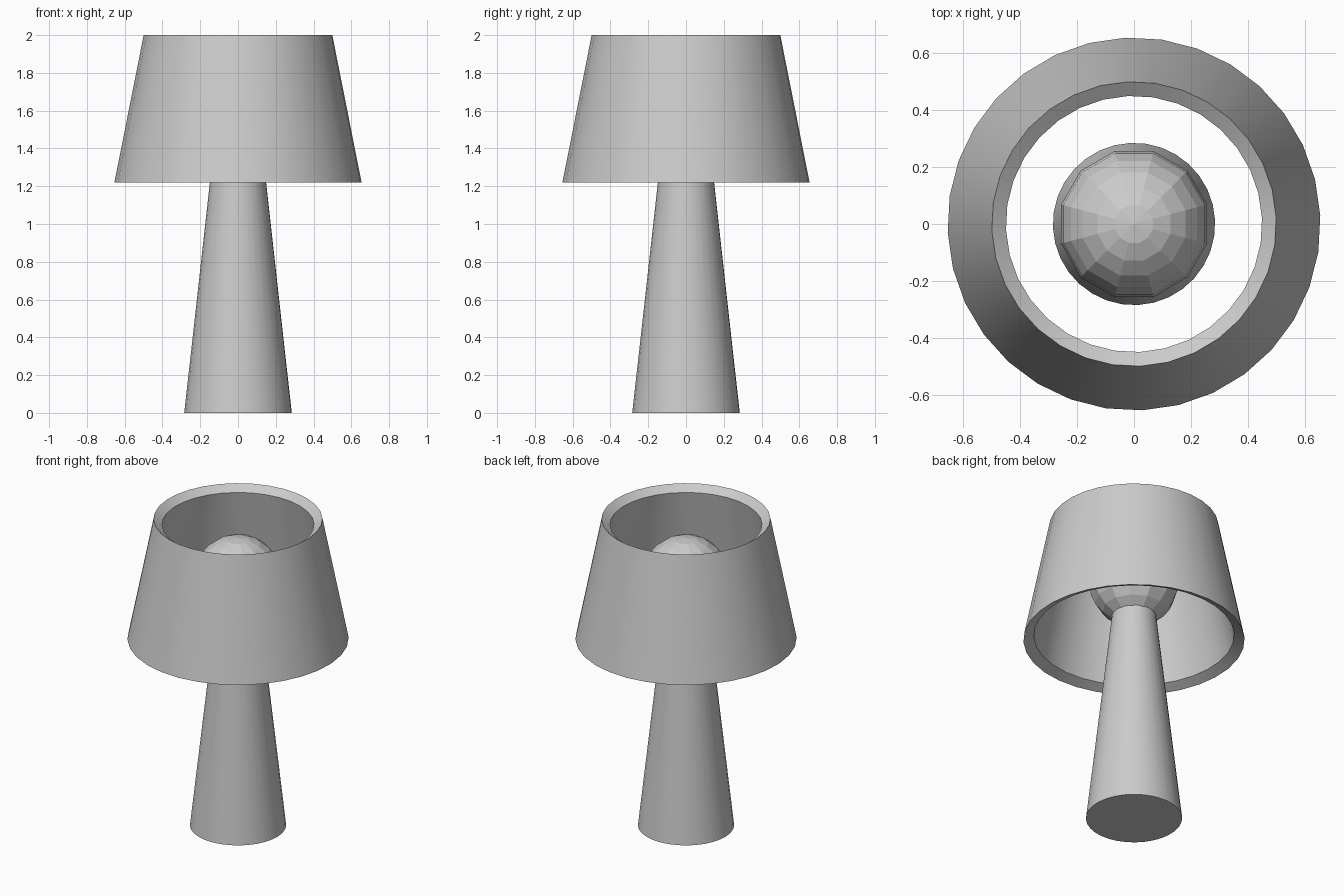
import bpy, bmesh
from math import cos, sin, pi, radians
from mathutils import Matrix

if "Cube" in bpy.data.objects:
    bpy.data.objects.remove(bpy.data.objects["Cube"])


def lathe(name, profile, segments, turn, closed):
    """Spin (radius, z) points around z; open profiles get end caps."""
    bm = bmesh.new()
    rings = [[bm.verts.new((r * cos(turn + 2 * pi * i / segments),
                            r * sin(turn + 2 * pi * i / segments), z))
              for i in range(segments)] for r, z in profile]
    pairs = list(zip(rings, rings[1:]))
    if closed:
        pairs.append((rings[-1], rings[0]))
    else:
        bm.faces.new(rings[0])
        bm.faces.new(rings[-1])
    for a, b in pairs:
        for i in range(segments):
            j = (i + 1) % segments
            bm.faces.new((a[i], a[j], b[j], b[i]))
    bmesh.ops.recalc_face_normals(bm, faces=bm.faces)
    return finish(name, bm)


def finish(name, bm):
    mesh = bpy.data.meshes.new(name)
    bm.to_mesh(mesh)
    bm.free()
    obj = bpy.data.objects.new(name, mesh)
    bpy.context.collection.objects.link(obj)
    return obj


def smooth(obj):
    bpy.ops.object.select_all(action='DESELECT')
    obj.select_set(True)
    bpy.context.view_layer.objects.active = obj
    bpy.ops.object.shade_smooth_by_angle(angle=radians(30))


# Tapered stem, its top tucked just inside the bulb
smooth(lathe("lamp_stem", [(0.285, 0), (0.13, 1.39)], 32, radians(2.6), False))

# Hollow shade with rims sloping towards the inside
smooth(lathe("lamp_shade",
             [(0.655, 1.22), (0.5, 2.0), (0.45, 1.963), (0.593, 1.25)],
             32, radians(2.6), True))

# Faceted bulb
bulb = bmesh.new()
bmesh.ops.create_uvsphere(
    bulb, u_segments=12, v_segments=12, radius=0.265,
    matrix=Matrix.Translation((0, 0, 1.61)) @ Matrix.Rotation(radians(15), 4, 'Z'))
finish("bulb", bulb)
